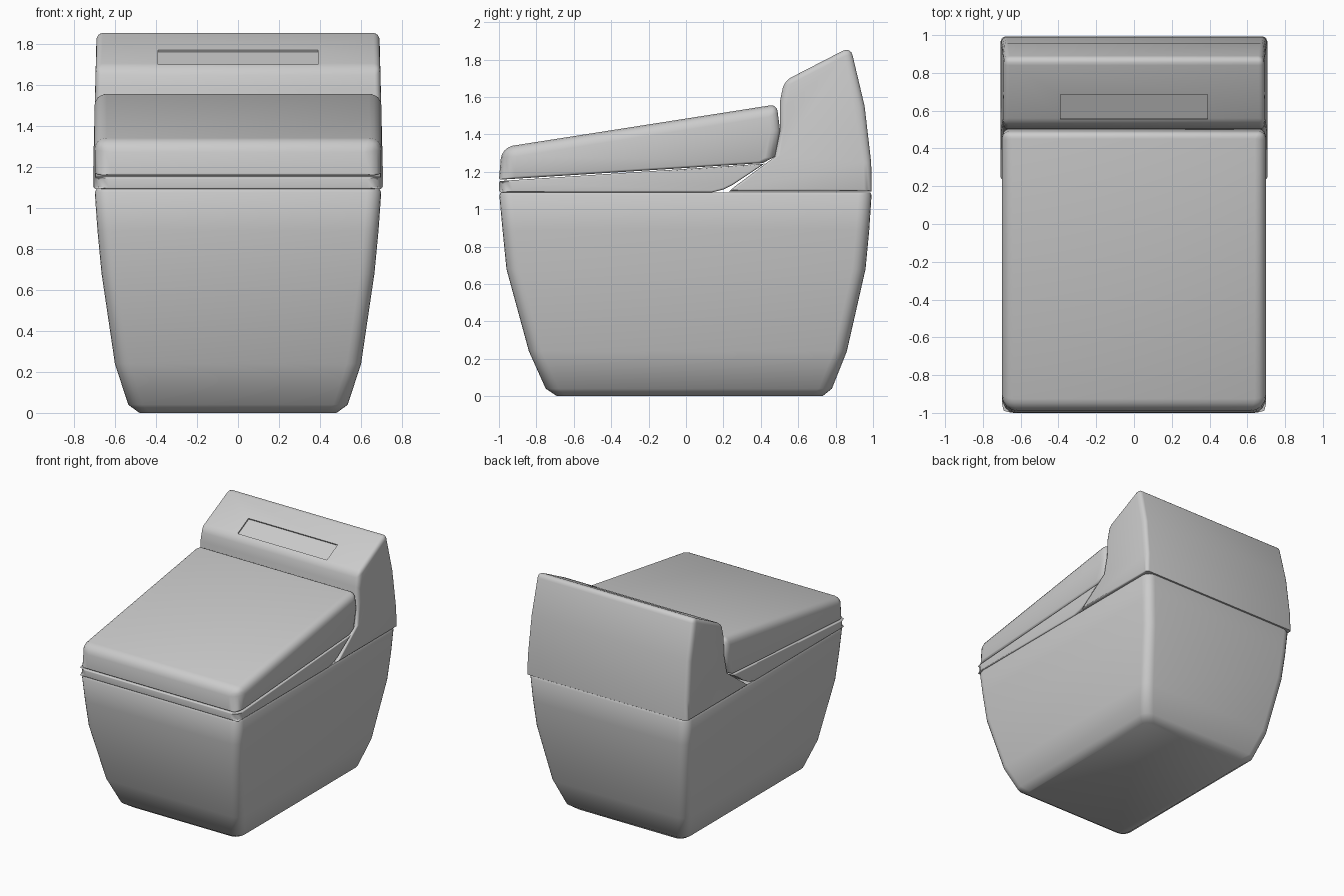
import bpy, bmesh, math

if "Cube" in bpy.data.objects:
    bpy.data.objects.remove(bpy.data.objects["Cube"])


def finish(name, bm, angle=40):
    bmesh.ops.recalc_face_normals(bm, faces=bm.faces)
    me = bpy.data.meshes.new(name)
    bm.to_mesh(me)
    bm.free()
    ob = bpy.data.objects.new(name, me)
    bpy.context.collection.objects.link(ob)
    bpy.context.view_layer.objects.active = ob
    for o in bpy.context.selected_objects:
        o.select_set(False)
    ob.select_set(True)
    return ob


def smooth(ob, angle=40):
    bpy.context.view_layer.objects.active = ob
    ob.select_set(True)
    bpy.ops.object.shade_smooth_by_angle(angle=math.radians(angle))


def rounded_rect(hx, y0, y1, r, z, n=5):
    pts = []
    corners = [(hx - r, y1 - r, 0), (-hx + r, y1 - r, 90),
               (-hx + r, y0 + r, 180), (hx - r, y0 + r, 270)]
    for cx, cy, a0 in corners:
        for i in range(n + 1):
            a = math.radians(a0 + 90 * i / n)
            pts.append((cx + r * math.cos(a), cy + r * math.sin(a), z))
    return pts


def loft(name, levels):
    bm = bmesh.new()
    rings = [[bm.verts.new(p) for p in rounded_rect(*lv)] for lv in levels]
    for a, b in zip(rings, rings[1:]):
        n = len(a)
        for i in range(n):
            bm.faces.new((a[i], a[(i + 1) % n], b[(i + 1) % n], b[i]))
    bm.faces.new(rings[0])
    bm.faces.new(rings[-1])
    return finish(name, bm)


def slab(name, profile, half_width):
    """Side profile across x. Each point: y, z, crease radius, side-edge radius to the next point."""
    bm = bmesh.new()
    lay = bm.edges.layers.float.new("bevel_weight_edge")
    sides = [[bm.verts.new((s * half_width(z), y, z)) for y, z, _, _ in profile]
             for s in (-1, 1)]
    n = len(profile)
    for i in range(n):
        j = (i + 1) % n
        bm.faces.new((sides[0][i], sides[0][j], sides[1][j], sides[1][i]))
    for s in sides:
        bm.faces.new(s)
    for i, (_, _, crease, rim) in enumerate(profile):
        j = (i + 1) % n
        bm.edges.get((sides[0][i], sides[1][i]))[lay] = crease * 10
        for s in sides:
            bm.edges.get((s[i], s[j]))[lay] = rim * 10
    ob = finish(name, bm)
    mod = ob.modifiers.new("rounding", 'BEVEL')
    mod.limit_method = 'WEIGHT'
    mod.width = 0.1
    mod.segments = 4
    bpy.ops.object.modifier_apply(modifier=mod.name)
    return ob


# Tapered pedestal
base = loft("pedestal", [
    (0.48, -0.69, 0.73, 0.06, 0.0),
    (0.535, -0.75, 0.78, 0.07, 0.04),
    (0.60, -0.84, 0.86, 0.07, 0.24),
    (0.665, -0.96, 0.96, 0.07, 0.68),
    (0.685, -0.981, 0.98, 0.07, 0.89),
    (0.698, -0.998, 0.992, 0.07, 1.075),
    (0.69, -0.99, 0.985, 0.065, 1.09)])
smooth(base)

# Seat wedge under the lid
seat = slab("seat", [
    (-1.0, 1.09, 0.012, 0.07),
    (-1.0, 1.15, 0.012, 0.012),
    (0.42, 1.243, 0, 0.01),
    (0.25, 1.13, 0, 0.01),
    (0.20, 1.105, 0, 0.01),
    (0.14, 1.09, 0, 0.01)], lambda z: 0.70)
smooth(seat)

# Sloping lid
lid = slab("lid", [
    (-1.0, 1.157, 0.012, 0.085),
    (-0.985, 1.33, 0.06, 0.06),
    (0.485, 1.56, 0.035, 0.05),
    (0.503, 1.42, 0, 0.05),
    (0.475, 1.28, 0, 0.02),
    (0.41, 1.246, 0, 0.012)], lambda z: 0.70)
smooth(lid)

# Rear housing with forward wings
housing = slab("rear_housing", [
    (0.23, 1.095, 0, 0.01),
    (0.993, 1.095, 0, 0.04),
    (0.99, 1.25, 0, 0.04),
    (0.955, 1.55, 0, 0.04),
    (0.88, 1.868, 0.045, 0.03),
    (0.525, 1.685, 0.04, 0.04),
    (0.503, 1.58, 0, 0.035),
    (0.503, 1.42, 0, 0.025),
    (0.475, 1.28, 0, 0.01),
    (0.26, 1.12, 0, 0.01)], lambda z: 0.708 - 0.025 * (z - 1.1))

# Shallow control panel recess on the sloped top
slope = math.atan2(1.868 - 1.685, 0.88 - 0.525)
bpy.ops.mesh.primitive_cube_add(size=1, location=(0, 0.62, 1.734),
                                rotation=(slope, 0, 0))
cutter = bpy.context.object
cutter.name = "panel_cutter"
cutter.scale = (0.78, 0.15, 0.02)
cutter.hide_render = True
cut = housing.modifiers.new("panel", 'BOOLEAN')
cut.operation = 'DIFFERENCE'
cut.object = cutter
cutter.select_set(False)
housing.select_set(True)
bpy.context.view_layer.objects.active = housing
bpy.ops.object.modifier_apply(modifier=cut.name)
bpy.data.objects.remove(cutter)
smooth(housing)
